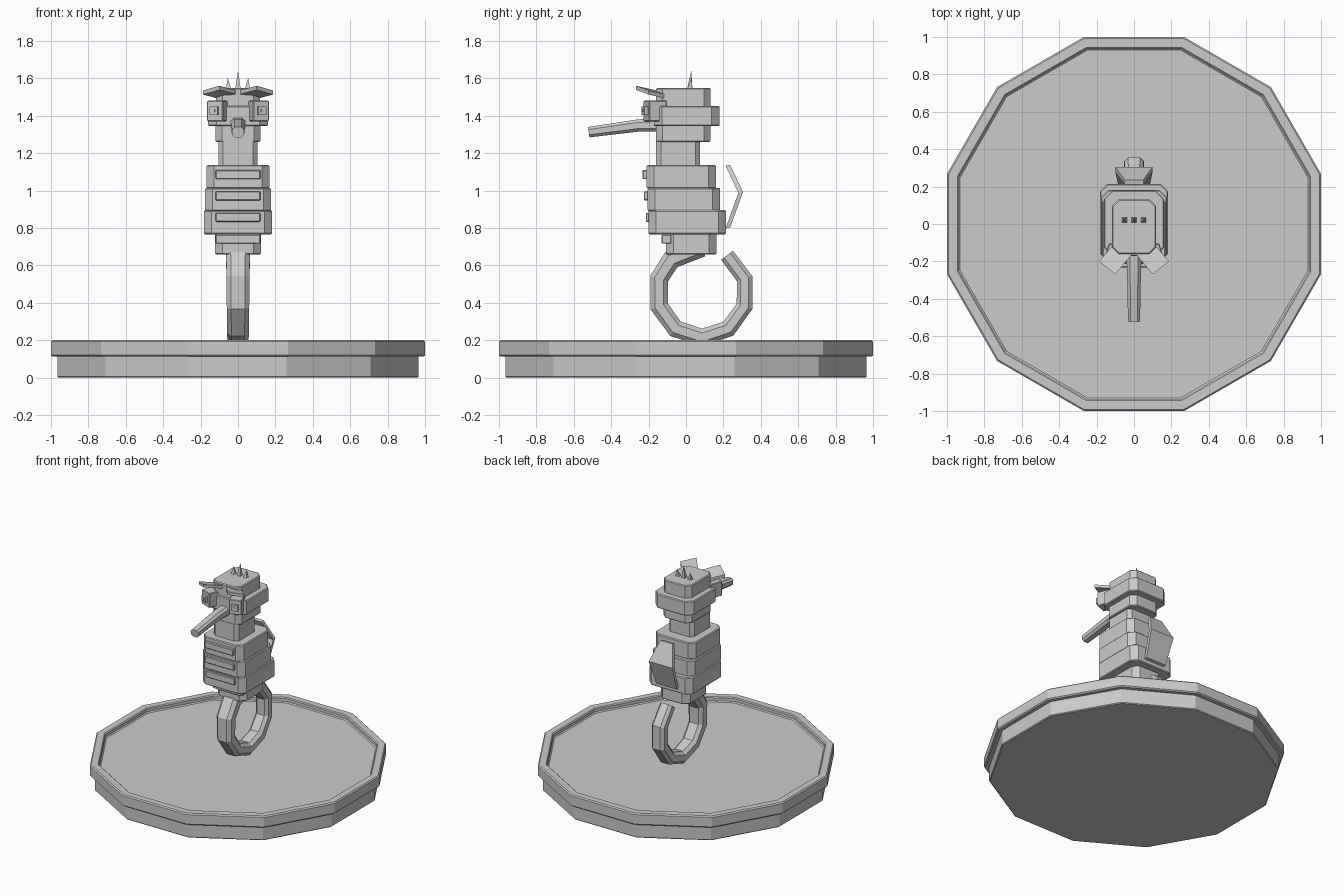
import bpy, bmesh
from math import sin, cos, pi, radians
from mathutils import Vector, Matrix

cube = bpy.data.objects.get("Cube")
if cube:
    bpy.data.objects.remove(cube, do_unlink=True)

grey = bpy.data.materials.new("plain grey")
grey.use_nodes = True
grey.diffuse_color = (0.6, 0.6, 0.6, 1)
grey.node_tree.nodes["Principled BSDF"].inputs["Base Color"].default_value = (0.6, 0.6, 0.6, 1)


def finish(bm, name, bevel=0):
    bmesh.ops.recalc_face_normals(bm, faces=bm.faces)
    mesh = bpy.data.meshes.new(name)
    bm.to_mesh(mesh)
    bm.free()
    mesh.materials.append(grey)
    ob = bpy.data.objects.new(name, mesh)
    bpy.context.collection.objects.link(ob)
    if bevel:
        mod = ob.modifiers.new("edge", "BEVEL")
        mod.width = bevel
        mod.segments = 1
        mod.limit_method = "ANGLE"
        mod.angle_limit = radians(50)
    return ob


def skin(bm, rings):
    """Join equal rings of points into a closed tube with capped ends."""
    rows = [[bm.verts.new(p) for p in ring] for ring in rings]
    n = len(rows[0])
    for a, b in zip(rows, rows[1:]):
        for i in range(n):
            j = (i + 1) % n
            bm.faces.new((a[i], a[j], b[j], b[i]))
    bm.faces.new(rows[0])
    bm.faces.new(rows[-1])


def octagon(w, h, c):
    """Rectangle of half sizes w, h with its corners cut by c."""
    return [(w, c - h), (w, h - c), (w - c, h), (c - w, h),
            (-w, h - c), (-w, c - h), (c - w, -h), (w - c, -h)]


def block(name, half_x, y0, y1, z0, z1, cut=0.04):
    """Upright block with chamfered corners."""
    bm = bmesh.new()
    mid = (y0 + y1) / 2
    shape = octagon(half_x, (y1 - y0) / 2, cut)
    skin(bm, [[(x, y + mid, z) for x, y in shape] for z in (z0, z1)])
    return finish(bm, name, 0.006)


def box(name, size, centre, turn=0, offset=(0, 0, 0), bevel=0):
    bm = bmesh.new()
    bmesh.ops.create_cube(bm, size=1)
    m = (Matrix.Translation(centre) @ Matrix.Rotation(turn, 4, "Z")
         @ Matrix.Translation(offset) @ Matrix.Diagonal((*size, 1)))
    bmesh.ops.transform(bm, matrix=m, verts=bm.verts)
    return finish(bm, name, bevel)


def sweep(name, path, start, end):
    """Chamfered tube along (y, z) points, tapering between two half sizes."""
    pts = [Vector((0, y, z)) for y, z in path]
    last = len(pts) - 1
    rings = []
    for i, p in enumerate(pts):
        before = (p - pts[i - 1]).normalized() if i else None
        after = (pts[i + 1] - p).normalized() if i < last else None
        t = ((before or after) + (after or before)).normalized()
        mitre = 1 / t.dot(before or after)
        side = Vector((0, -t.z, t.y))
        f = i / last
        w, h = (a + (b - a) * f for a, b in zip(start, end))
        rings.append([p + Vector((u, 0, 0)) + side * v * mitre
                      for u, v in octagon(w, h, h * 0.5)])
    bm = bmesh.new()
    skin(bm, rings)
    return finish(bm, name)


# Twelve-sided stand with a shallow recessed top
profile = [(0.96, 0), (0.966, 0.006), (0.966, 0.112), (0.992, 0.112), (1, 0.12),
           (1, 0.192), (0.992, 0.2), (0.945, 0.2), (0.938, 0.194),
           (0.938, 0.172), (0.93, 0.165)]
bm = bmesh.new()
skin(bm, [[(r / cos(pi / 12) * cos((k + 0.5) * pi / 6),
            r / cos(pi / 12) * sin((k + 0.5) * pi / 6), z) for k in range(12)]
          for r, z in profile])
finish(bm, "stand")

# Trunk, neck and head
block("hips", 0.122, -0.108, 0.163, 0.658, 0.78)
block("lower_body", 0.182, -0.2, 0.215, 0.766, 0.895)
block("middle_body", 0.177, -0.205, 0.183, 0.89, 1.013)
block("upper_body", 0.168, -0.21, 0.16, 1.01, 1.137)
block("neck", 0.105, -0.16, 0.075, 1.13, 1.27, 0.025)
block("jaw", 0.12, -0.16, 0.132, 1.26, 1.355, 0.035)
block("face_band", 0.16, -0.172, 0.18, 1.345, 1.453, 0.045)
block("crown", 0.117, -0.16, 0.132, 1.445, 1.548, 0.035)

# Belly plates
for i, (front, z) in enumerate([(-0.13, 0.74), (-0.215, 0.857), (-0.225, 0.971), (-0.232, 1.085)]):
    box(f"belly_plate_{i + 1}", (0.24, 0.05, 0.048), (0, front + 0.025, z), bevel=0.004)

# Curled tail
angles = [90, 133, 162, 198, 234, 270, 306, 342, 378, 416]
sweep("tail", [(0.085 + 0.24 * cos(radians(a)), 0.455 + 0.24 * sin(radians(a)))
               for a in angles], (0.065, 0.05), (0.05, 0.04))

# Snout
sweep("snout", [(-0.14, 1.352), (-0.26, 1.347), (-0.52, 1.312)],
      (0.042, 0.037), (0.032, 0.028))

# Back fin, a bent plate
bm = bmesh.new()
skin(bm, [[(-w, y, z), (w, y, z), (w, y - 0.025, z - 0.005), (-w, y - 0.025, z - 0.005)]
          for w, y, z in [(0.05, 0.236, 1.138), (0.1, 0.305, 0.992), (0.085, 0.236, 0.802)]])
finish(bm, "back_fin")

for s, side in ((1, "left"), (-1, "right")):
    # Eyes turned outward
    place, turn = (s * 0.107, -0.165, 1.425), s * radians(20)
    box(side + "_eye", (0.09, 0.1, 0.11), place, turn, bevel=0.004)
    box(side + "_pupil", (0.045, 0.03, 0.045), place, turn, (0, -0.055, 0.002))
    box(side + "_pupil_centre", (0.016, 0.01, 0.016), place, turn, (0, -0.07, 0.002))
    # Brow plates
    bm = bmesh.new()
    quad = [(-0.187, -0.2, 1.525), (-0.1, -0.268, 1.55),
            (-0.013, -0.165, 1.527), (-0.1, -0.097, 1.502)]
    skin(bm, [[(-s * x, y, z + dz) for x, y, z in quad] for dz in (-0.012, 0.01)])
    finish(bm, side + "_brow")

# Crown spikes leaning back
for name, x, tip in (("right", -0.05, 1.602), ("middle", 0, 1.64), ("left", 0.05, 1.602)):
    bm = bmesh.new()
    base = [bm.verts.new((x + u * 0.015, 0.02 + v * 0.015, 1.54))
            for u, v in ((-1, -1), (1, -1), (1, 1), (-1, 1))]
    top = bm.verts.new((x * 1.1, 0.028, tip))
    bm.faces.new(base)
    for i in range(4):
        bm.faces.new((base[i], base[(i + 1) % 4], top))
    finish(bm, name + "_spike")
